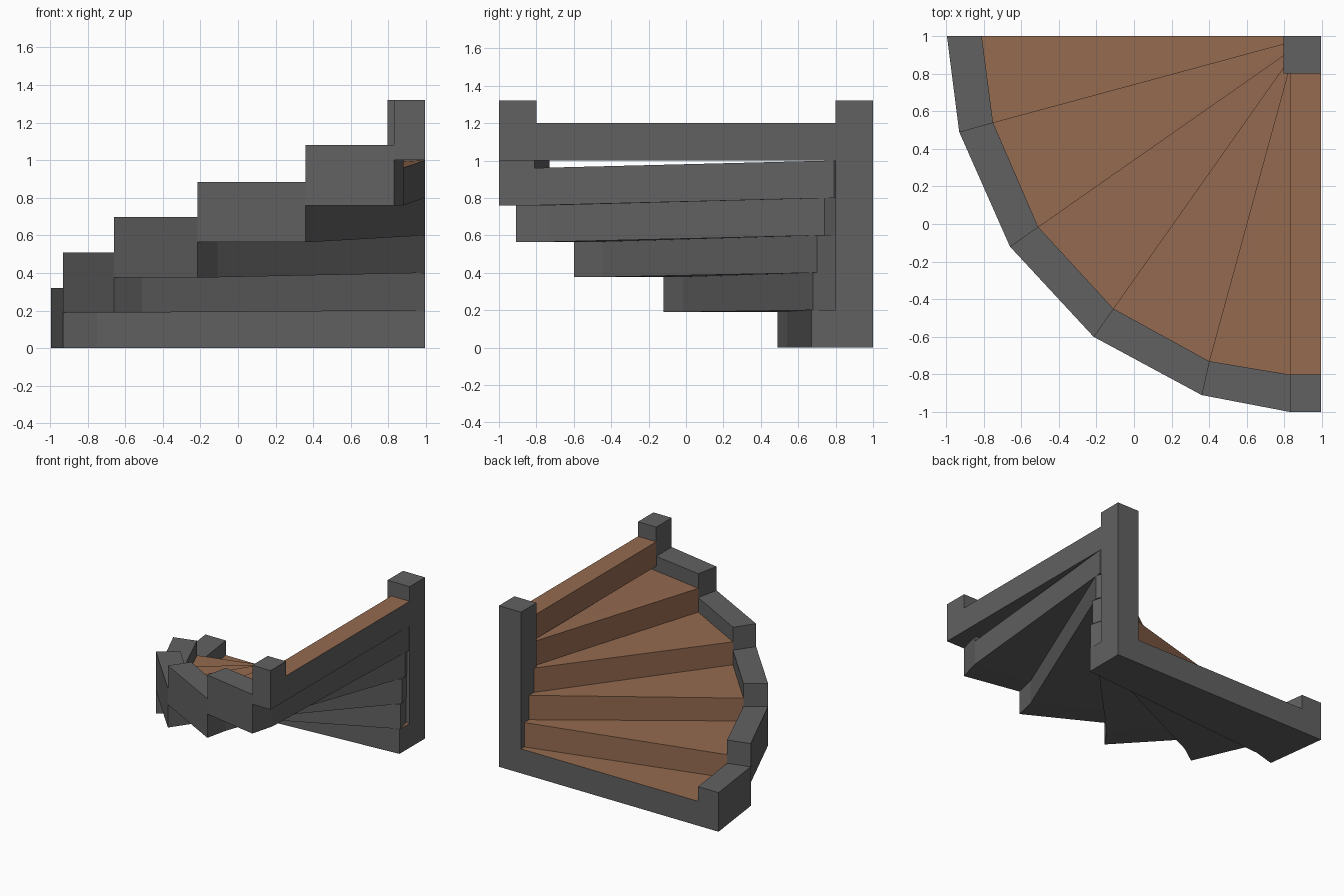
import bpy, bmesh

if "Cube" in bpy.data.objects:
    bpy.data.objects.remove(bpy.data.objects["Cube"])

wood = bpy.data.materials.new("wood")
wood.diffuse_color = (0.30, 0.145, 0.08, 1)
wood.use_nodes = True
wood.node_tree.nodes["Principled BSDF"].inputs["Base Color"].default_value = wood.diffuse_color
stone = bpy.data.materials.new("stone")
stone.diffuse_color = (0.12, 0.12, 0.12, 1)
stone.use_nodes = True
stone.node_tree.nodes["Principled BSDF"].inputs["Base Color"].default_value = stone.diffuse_color


def prism(name, plan, low, high, wood_sides=None):
    """Extrude a plan between per-point heights; wood_sides lists the brown side faces."""
    bm = bmesh.new()
    n = len(plan)
    a = [bm.verts.new((x, y, z)) for (x, y), z in zip(plan, low)]
    b = [bm.verts.new((x, y, z)) for (x, y), z in zip(plan, high)]
    bm.faces.new(a[::-1])
    top = bm.faces.new(b)
    sides = [bm.faces.new((a[i], a[(i + 1) % n], b[(i + 1) % n], b[i])) for i in range(n)]
    if wood_sides is not None:
        for f in [top] + [sides[i] for i in wood_sides]:
            f.material_index = 1
    bmesh.ops.triangulate(bm, faces=[f for f in bm.faces if len(f.verts) > 4])
    bmesh.ops.recalc_face_normals(bm, faces=bm.faces)
    me = bpy.data.meshes.new(name)
    bm.to_mesh(me)
    bm.free()
    me.materials.append(stone)
    me.materials.append(wood)
    ob = bpy.data.objects.new(name, me)
    bpy.context.collection.objects.link(ob)


R = 0.995
# Outer and inner corners of the stepped wall, in climbing order
outer = [(-R, 1), (-0.93, 0.49), (-0.66, -0.12), (-0.215, -0.6), (0.36, -0.91), (0.83, -1)]
inner = [(-0.81, 1), (-0.75, 0.54), (-0.51, -0.015), (-0.11, -0.45), (0.40, -0.73), (0.88, -0.81)]
# Where each riser enters the newel, and where each step's front edge meets it
riser_end = [(0.9, 1), (0.85, 0.973), (0.85, 0.935), (0.85, 0.91), (0.845, 0.9)]
front_end = [0.67, 0.68, 0.70, 0.74, 0.79]
base = [0, 0.19, 0.377, 0.565, 0.76]

# Five winder steps with their wall blocks
for i in range(5):
    z, zn = base[i], 0.2 * i
    back = (R, 1) if i == 0 else (0.95, 0.85)
    plan = [inner[i], inner[i + 1], (R, front_end[i]), back, riser_end[i]]
    low = [z, z, zn, zn, zn]
    prism(f"winder_step_{i + 1}", plan, low, [v + 0.2 for v in low], [4] if i else [])
    wall = [outer[i], outer[i + 1], inner[i + 1], inner[i]]
    prism(f"wall_block_{i + 1}", wall, [z] * 4, [z + 0.32] * 4)


def box(name, x0, x1, y0, y1, z0, z1, wood_sides=None):
    prism(name, [(x0, y0), (x1, y0), (x1, y1), (x0, y1)], [z0] * 4, [z1] * 4, wood_sides)


# Straight top step, its wall block, and the corner newel post
box("top_step", 0.83, R, -0.8, 0.8, 1.0, 1.2, [3])
box("top_wall_block", 0.83, R, -1, -0.8, 1.0, 1.32)
box("newel_post", 0.795, R, 0.8, 1, 0, 1.32)
